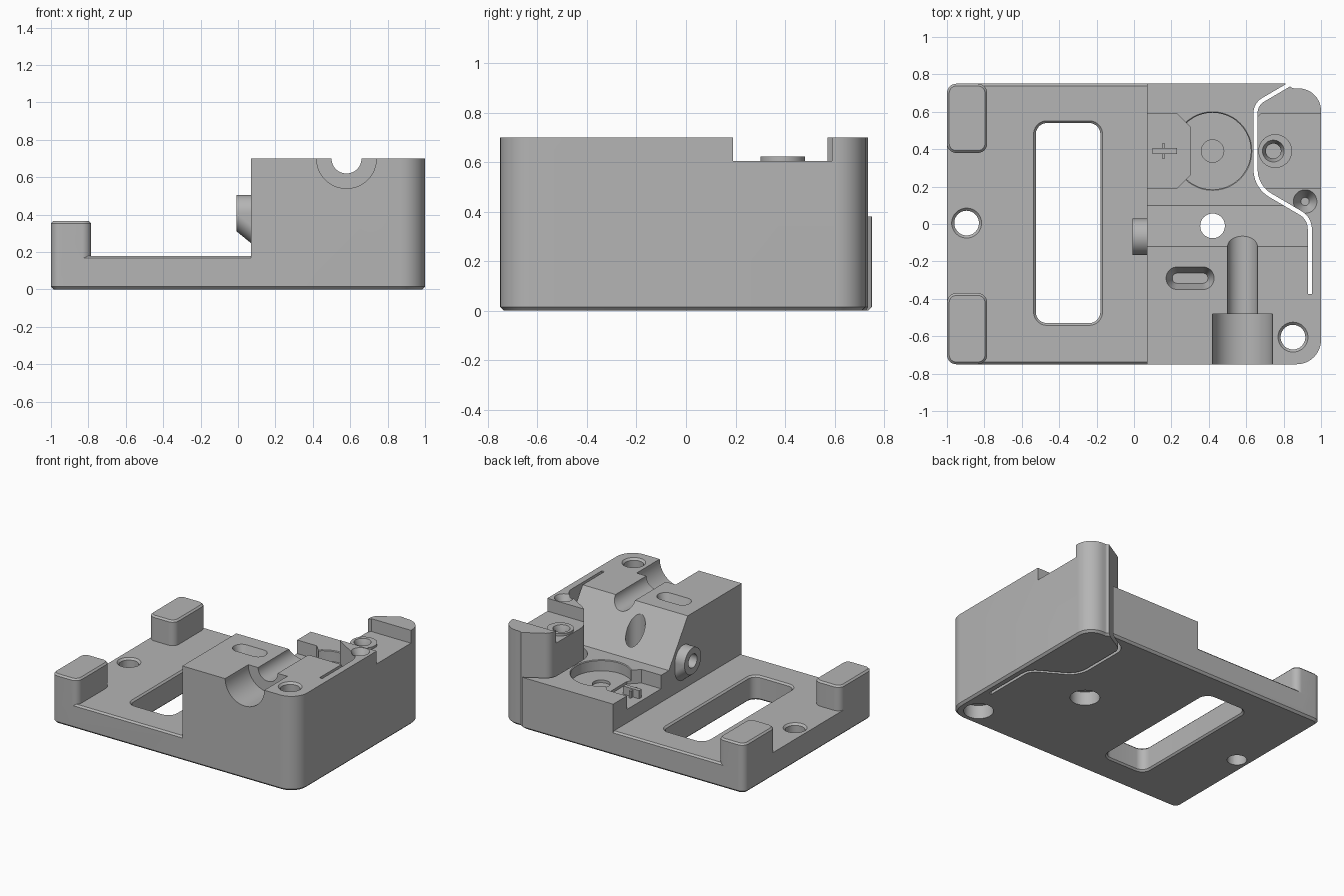
import bpy, bmesh, math
from mathutils import Vector, Matrix

if "Cube" in bpy.data.objects:
    bpy.data.objects.remove(bpy.data.objects["Cube"])

grey = bpy.data.materials.new("light_grey")
grey.use_nodes = True
colour = (0.46, 0.46, 0.46, 1)
grey.diffuse_color = colour
grey.node_tree.nodes["Principled BSDF"].inputs["Base Color"].default_value = colour


def finish(bm, name):
    bmesh.ops.recalc_face_normals(bm, faces=bm.faces)
    mesh = bpy.data.meshes.new(name)
    bm.to_mesh(mesh)
    bm.free()
    mesh.materials.append(grey)
    obj = bpy.data.objects.new(name, mesh)
    bpy.context.collection.objects.link(obj)
    return obj


def rounded(corners, steps=10):
    """Round each (x, y, radius) corner of an anticlockwise outline."""
    out = []
    for i, (x, y, r) in enumerate(corners):
        p = Vector((x, y))
        a = (Vector(corners[i - 1][:2]) - p).normalized()
        b = (Vector(corners[(i + 1) % len(corners)][:2]) - p).normalized()
        if r == 0:
            out.append(p)
            continue
        half = a.angle(b) / 2
        start, end = p + a * r / math.tan(half), p + b * r / math.tan(half)
        centre = p + (a + b).normalized() * r / math.sin(half)
        u, v = start - centre, end - centre
        sweep = u.angle(v)
        for k in range(steps + 1):
            t = k / steps
            out.append(centre + (u * math.sin((1 - t) * sweep) + v * math.sin(t * sweep)) / math.sin(sweep))
    return out


def rect(x0, x1, y0, y1, r=0.0):
    return rounded([(x0, y0, r), (x1, y0, r), (x1, y1, r), (x0, y1, r)])


def prism(name, outline, z0, z1, bevel_z=None, bevel=0.015, axis="Z"):
    bm = bmesh.new()
    verts = [bm.verts.new((p[0], p[1], z0)) for p in outline]
    face = bm.faces.new(verts)
    top = bmesh.ops.extrude_face_region(bm, geom=[face])["geom"]
    for v in top:
        if isinstance(v, bmesh.types.BMVert):
            v.co.z = z1
    bmesh.ops.recalc_face_normals(bm, faces=bm.faces)
    if bevel_z is not None:
        edges = [e for e in bm.edges if all(abs(v.co.z - bevel_z) < 1e-5 for v in e.verts)]
        bmesh.ops.bevel(bm, geom=edges, offset=bevel, segments=1, affect="EDGES")
    if axis == "X":  # outline given as (y, z), extruded along x
        for v in bm.verts:
            v.co = (v.co.z, v.co.x, v.co.y)
    return finish(bm, name)


def cone(name, start, end, r1, r2=None):
    """Round solid running from start to end."""
    a, b = Vector(start), Vector(end)
    turn = (b - a).to_track_quat("Z", "Y").to_matrix().to_4x4()
    bm = bmesh.new()
    bmesh.ops.create_cone(bm, cap_ends=True, segments=48, radius1=r1,
                          radius2=r1 if r2 is None else r2, depth=(b - a).length,
                          matrix=Matrix.Translation((a + b) / 2) @ turn)
    return finish(bm, name)


def hull(name, points):
    bm = bmesh.new()
    for p in points:
        bm.verts.new(p)
    res = bmesh.ops.convex_hull(bm, input=bm.verts[:])
    loose = {g for g in res["geom_interior"] if isinstance(g, bmesh.types.BMVert)}
    bmesh.ops.delete(bm, geom=list(loose), context="VERTS")
    bmesh.ops.dissolve_limit(bm, angle_limit=0.01, verts=bm.verts[:], edges=bm.edges[:])
    return finish(bm, name)


def combine(obj, tool, operation="DIFFERENCE"):
    """Apply a boolean and remove the tool."""
    mod = obj.modifiers.new("boolean", "BOOLEAN")
    mod.operation, mod.object, mod.solver = operation, tool, "EXACT"
    bpy.context.view_layer.objects.active = obj
    bpy.ops.object.modifier_apply(modifier=mod.name)
    bpy.data.objects.remove(tool)


# Main body outline, full height
body = prism("clamp_body", rounded([
    (-1, -0.75, 0.05), (1, -0.75, 0.13), (1, 0.725, 0.12), (0.85, 0.725, 0.03),
    (0.81, 0.75, 0), (-1, 0.75, 0.05)]), 0, 0.7, bevel_z=0)

# Flexing arm dividing line
slot_path = [Vector(p) for p in rounded([
    (0.88, 0.775, 0), (0.65, 0.64, 0.08), (0.65, 0.2, 0.16),
    (0.94, 0.03, 0.1), (0.94, -0.375, 0)])]

# Lower the plate side
combine(body, prism("cut", rect(-1.1, 0.07, -0.9, 0.9), 0.18, 0.9))
for side in (-1, 1):
    y = side * 0.75
    edge = [(y - 0.012, 0.18), (y, 0.168), (y + 0.012, 0.18), (y, 0.192)]
    combine(body, prism("cut", edge, -1.1, 0.07, axis="X"))

# Sloped and low rear area, kept clear of the arm
low = prism("cut", [(-0.189, 0.8), (0.1, 0.38), (0.9, 0.38), (0.9, 0.8)], 0, 1.1, axis="X")
arm_zone = slot_path + [Vector((1.2, -0.375)), Vector((1.2, 0.775))]
combine(low, prism("zone", arm_zone, 0.2, 1))
combine(body, low)

# Thin slot around the arm
left, right = [], []
for i, p in enumerate(slot_path):
    d = (slot_path[min(i + 1, len(slot_path) - 1)] - slot_path[max(i - 1, 0)]).normalized()
    n = Vector((-d.y, d.x)) * 0.011
    left.append(p + n)
    right.append(p - n)
combine(body, prism("cut", left + right[::-1], -0.1, 0.9))

# Corner posts
for y0, y1 in ((-0.75, -0.37), (0.38, 0.75)):
    combine(body, prism("post", rect(-1, -0.785, y0, y1, 0.05), 0.05, 0.365, 0.365, 0.012), "UNION")

# Plate window with chamfered rims
combine(body, prism("cut", rect(-0.525, -0.18, -0.53, 0.54, 0.06), -0.1, 0.4))
for z, far in ((0.18, 0.168), (0, 0.012)):
    rims = [(p.x, p.y, z + s * (z - far)) for s, g in ((1, 0.024), (-1, 0))
            for p in rect(-0.525 - g, -0.18 + g, -0.53 - g, 0.54 + g, 0.06 + g)]
    combine(body, hull("cut", rims))

# Groove along the top, with wide front seat
combine(body, cone("cut", (0.58, -0.9, 0.7), (0.58, -0.48, 0.7), 0.16))
combine(body, cone("cut", (0.58, -0.5, 0.7), (0.58, 0.2, 0.7), 0.08))

# Vertical screw holes: x, y, top height, bottom recess
for x, y, top, recess in ((-0.895, 0.005, 0.18, 0), (0.42, -0.01, 0.7, 0.1), (0.85, -0.605, 0.7, 0.1)):
    combine(body, cone("cut", (x, y, -0.1), (x, y, 0.9), 0.066))
    if top < 0.7 or y < -0.5:
        combine(body, cone("cut", (x, y, top - 0.02), (x, y, top + 0.02), 0.06, 0.1))
    if recess:
        combine(body, cone("cut", (x, y, -0.1), (x, y, 0.1), recess))

# Tapered oblong recess
oblong = [(p.x, p.y, z) for z, g in ((0.72, 0), (0.6, 0.04))
          for p in rect(0.165 + g, 0.435 - g, -0.357 + g, -0.223 - g, 0.066 - g)]
combine(body, hull("cut", oblong))

# Round bearing seat and side pocket
combine(body, cone("cut", (0.42, 0.39, 0.3), (0.42, 0.39, 0.6), 0.205))
combine(body, cone("cut", (0.42, 0.39, 0.37), (0.42, 0.39, 0.39), 0.2, 0.22))
combine(body, cone("cut", (0.42, 0.39, 0.28), (0.42, 0.39, 0.4), 0.06))
pocket = [(0, 0.19), (0.23, 0.19), (0.3, 0.26), (0.3, 0.52), (0.23, 0.59), (0, 0.59)]
combine(body, prism("cut", pocket, 0.28, 0.6))
combine(body, prism("rib", rect(0.1, 0.23, 0.375, 0.405), 0.25, 0.34), "UNION")
combine(body, prism("rib", rect(0.15, 0.165, 0.35, 0.43), 0.25, 0.33), "UNION")

# Arm notch with raised ring
notch = [(0.6, 0.22), (0.65, 0.22), (0.68, 0.19), (1.1, 0.19),
         (1.1, 0.59), (0.68, 0.59), (0.65, 0.56), (0.6, 0.56)]
combine(body, prism("cut", notch, 0.605, 0.9))
combine(body, cone("ring", (0.755, 0.39, 0.5), (0.755, 0.39, 0.622), 0.09), "UNION")
combine(body, cone("cut", (0.745, 0.39, 0.56), (0.745, 0.39, 0.64), 0.035, 0.065))
combine(body, cone("cut", (0.745, 0.39, 0.4), (0.745, 0.39, 0.6), 0.04))

# Arm screw recess
combine(body, cone("cut", (0.915, 0.12, 0.62), (0.915, 0.12, 0.71), 0.022, 0.068))

# Side port with sloped support
ring = [(math.cos(a * math.tau / 48) * 0.097, math.sin(a * math.tau / 48) * 0.097) for a in range(48)]
port = [(x, -0.068 + c, 0.408 + s - drop) for x, drop in ((-0.008, 0), (0.09, 0), (0.09, 0.08))
        for c, s in ring]
combine(body, hull("port", port), "UNION")
combine(body, cone("cut", (-0.1, -0.068, 0.408), (0.25, -0.068, 0.408), 0.05))

# Smooth round walls, keep edges crisp
bpy.ops.object.select_all(action="DESELECT")
body.select_set(True)
bpy.context.view_layer.objects.active = body
bpy.ops.object.shade_smooth_by_angle(angle=math.radians(25))
